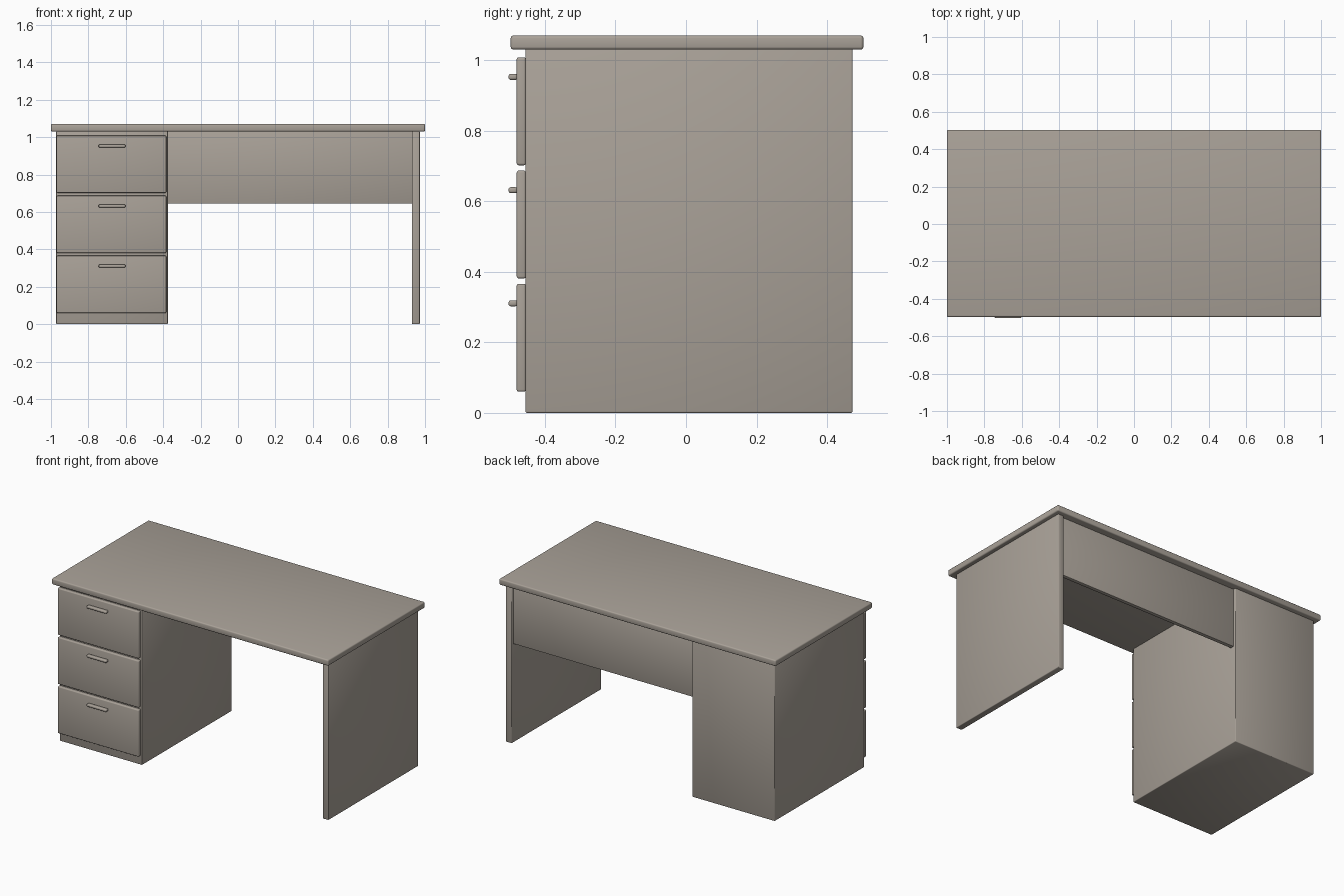
import bpy
import math

if "Cube" in bpy.data.objects:
    bpy.data.objects.remove(bpy.data.objects["Cube"], do_unlink=True)

# Single warm grey finish
finish = bpy.data.materials.new("warm_grey")
finish.use_nodes = True
colour = (0.40, 0.36, 0.315, 1)
finish.diffuse_color = colour
finish.node_tree.nodes["Principled BSDF"].inputs["Base Color"].default_value = colour


def board(name, x, y, z, bevel=0.004, segments=2):
    """Rounded board spanning the given (low, high) ranges."""
    spans = (x, y, z)
    bpy.ops.mesh.primitive_cube_add(size=1, location=[(a + b) / 2 for a, b in spans])
    obj = bpy.context.object
    obj.name = name
    obj.scale = [b - a for a, b in spans]
    bpy.ops.object.transform_apply(location=False, rotation=False, scale=True)
    obj.data.materials.append(finish)
    mod = obj.modifiers.new("rounded_edges", "BEVEL")
    mod.width = bevel
    mod.segments = segments
    bpy.ops.object.shade_smooth()
    return obj


# Desk top and supports
depth = (-0.455, 0.472)
board("desk_top", (-1, 1), (-0.497, 0.503), (1.03, 1.07), 0.008, 3)
board("drawer_cabinet", (-0.972, -0.375), depth, (0, 1.032))
board("left_leg_panel", (0.93, 0.972), depth, (0, 1.032))
board("back_panel", (-0.378, 0.933), (0.43, 0.455), (0.645, 1.032), 0.002)

# Three drawer fronts, each with a bar handle
for i, level in enumerate(("bottom", "middle", "top")):
    z = 0.06 + 0.321 * i
    board(level + "_drawer_front", (-0.97, -0.383), (-0.48, -0.454), (z, z + 0.306), 0.006, 3)
    board(level + "_drawer_handle", (-0.745, -0.602), (-0.503, -0.478),
          (z + 0.242, z + 0.259), 0.006, 3)
